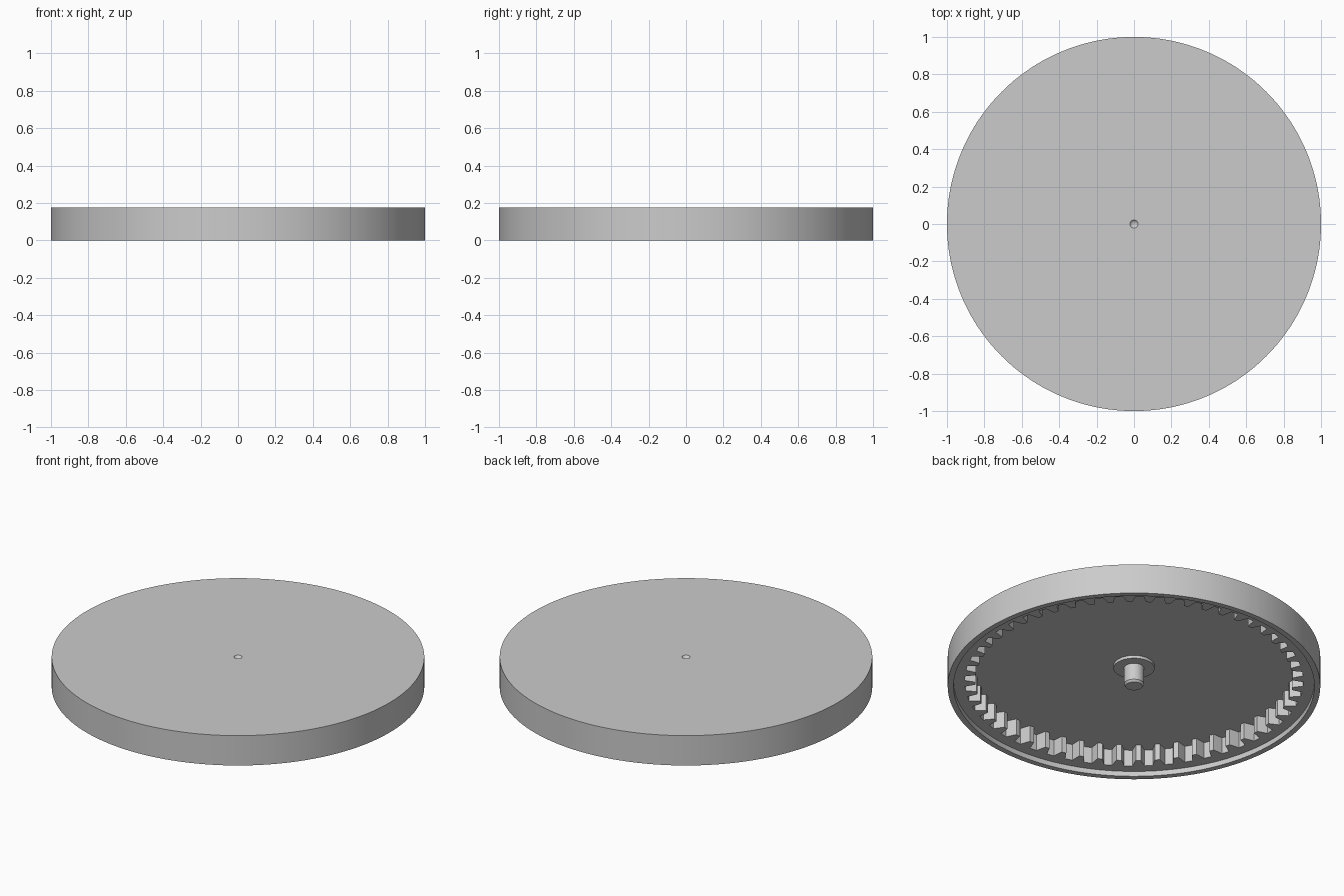
import bpy, bmesh, math

if "Cube" in bpy.data.objects:
    bpy.data.objects.remove(bpy.data.objects["Cube"])

TEETH = 52
TIP, ROOT = 0.852, 0.909      # inner and outer radius of the internal teeth
FACE_Z, FLOOR_Z, TOP = 0.03, 0.127, 0.177

# One tooth period: (fraction of pitch, height from root 0 to tip 1)
TOOTH = [(-0.30, 0), (-0.22, 0.5), (-0.13, 1), (0.13, 1), (0.22, 0.5), (0.30, 0), (0.5, 0)]


def finish(bm, name):
    bmesh.ops.recalc_face_normals(bm, faces=bm.faces)
    mesh = bpy.data.meshes.new(name)
    bm.to_mesh(mesh)
    bm.free()
    obj = bpy.data.objects.new(name, mesh)
    bpy.context.collection.objects.link(obj)
    bpy.ops.object.select_all(action='DESELECT')
    bpy.context.view_layer.objects.active = obj
    obj.select_set(True)
    bpy.ops.object.shade_smooth_by_angle(angle=math.radians(25))
    return obj


def lathe(name, samples, profile):
    """Skin rings of (radius, z); radius 'gear' follows the tooth outline, 0 is a pole."""
    bm = bmesh.new()
    rings = []
    for r, z in profile:
        if r == 0:
            rings.append([bm.verts.new((0, 0, z))] * len(samples))
            continue
        ring = []
        for a, h in samples:
            rad = ROOT + (TIP - ROOT) * h if r == 'gear' else r
            ring.append(bm.verts.new((rad * math.cos(a), rad * math.sin(a), z)))
        rings.append(ring)
    for lower, upper in zip(rings, rings[1:]):
        for i in range(len(samples)):
            j = (i + 1) % len(samples)
            bm.faces.new(dict.fromkeys((lower[i], lower[j], upper[j], upper[i])))
    return finish(bm, name)


# Drum: top disc with conical centre mark, outer rim, stepped recess, internal gear
pitch = 2 * math.pi / TEETH
gear_samples = [((t + f) * pitch, h) for t in range(TEETH) for f, h in TOOTH]
lathe("ring_gear_drum", gear_samples, [
    (0, TOP - 0.025), (0.022, TOP), (1, TOP), (1, 0), (0.968, 0),
    (0.968, FACE_Z), (0.93, FACE_Z), ('gear', FACE_Z), ('gear', FLOOR_Z),
    (0.1, FLOOR_Z), (0, FLOOR_Z)])

# Axle: shoulder boss and chamfered pin pointing down
round_samples = [(2 * math.pi * i / 64, 0) for i in range(64)]
lathe("centre_axle", round_samples, [
    (0, FLOOR_Z + 0.005), (0.11, FLOOR_Z + 0.005), (0.11, 0.11), (0.054, 0.11),
    (0.054, 0.012), (0.045, 0), (0, 0)])
